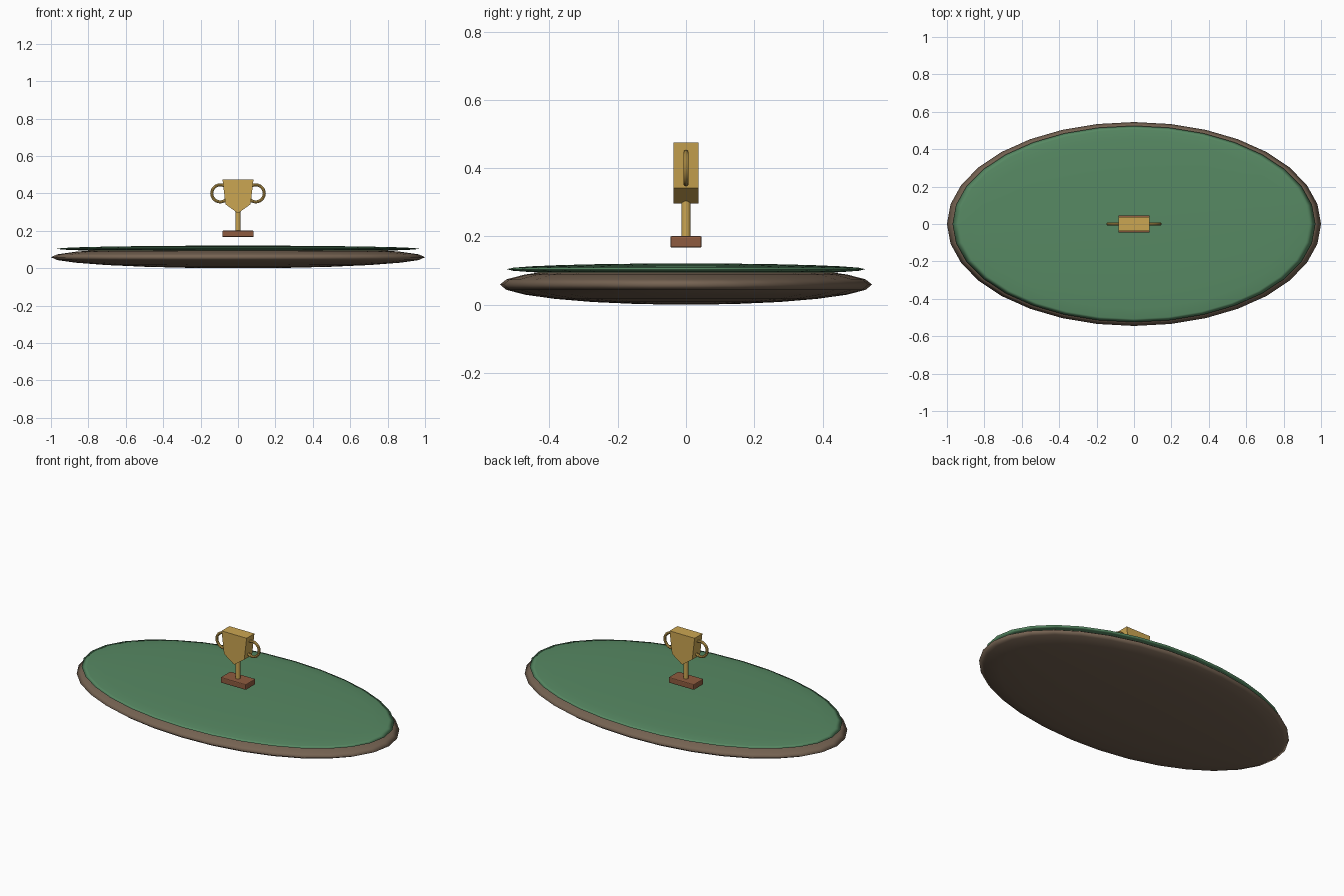
import bpy, bmesh, math

if "Cube" in bpy.data.objects:
    bpy.data.objects.remove(bpy.data.objects["Cube"])


def material(name, rgb):
    m = bpy.data.materials.new(name)
    m.diffuse_color = (*rgb, 1)
    m.use_nodes = True
    m.node_tree.nodes["Principled BSDF"].inputs["Base Color"].default_value = m.diffuse_color
    return m


green = material("grass green", (0.095, 0.25, 0.125))
brown = material("earth brown", (0.18, 0.125, 0.085))
gold = material("gold", (0.60, 0.38, 0.085))
wood = material("reddish wood", (0.27, 0.105, 0.05))


def finish(name, mat, smooth=True):
    o = bpy.context.object
    o.name = name
    o.data.materials.append(mat)
    bpy.ops.object.transform_apply(location=False, rotation=True, scale=True)
    if smooth:
        bpy.ops.object.shade_smooth_by_angle(angle=math.radians(40))
    return o


def lens(name, mat, z, radii):
    bpy.ops.mesh.primitive_uv_sphere_add(segments=32, ring_count=12, radius=1, location=(0, 0, z))
    o = bpy.context.object
    o.scale = radii
    bpy.ops.object.transform_apply(location=False, rotation=False, scale=True)
    bpy.ops.object.shade_smooth()
    finish(name, mat, smooth=False)


# Flattened island: earth below, grass on top
lens("earth", brown, 0.059, (1.0, 0.545, 0.059))
lens("grass", green, 0.104, (0.97, 0.525, 0.017))

# Trophy plinth with softened edges
bpy.ops.mesh.primitive_cube_add(size=1, location=(0, 0, 0.184))
bpy.context.object.scale = (0.168, 0.092, 0.034)
plinth = finish("trophy_plinth", wood, smooth=False)
bevel = plinth.modifiers.new("soft edges", "BEVEL")
bevel.width = 0.005
bevel.segments = 2

# Stem
bpy.ops.mesh.primitive_cylinder_add(vertices=16, radius=0.0135, depth=0.12, location=(0, 0, 0.255))
finish("trophy_stem", gold)

# Cup: shield-shaped profile extruded front to back
half = [(0.083, 0.475), (0.067, 0.342), (0.004, 0.297)]
profile = half + [(-x, z) for x, z in reversed(half)]
bm = bmesh.new()
face = bm.faces.new([bm.verts.new((x, -0.037, z)) for x, z in profile])
ext = bmesh.ops.extrude_face_region(bm, geom=[face])
bmesh.ops.translate(bm, vec=(0, 0.074, 0),
                    verts=[v for v in ext["geom"] if isinstance(v, bmesh.types.BMVert)])
bmesh.ops.recalc_face_normals(bm, faces=bm.faces)
mesh = bpy.data.meshes.new("trophy_cup")
bm.to_mesh(mesh)
bm.free()
mesh.materials.append(gold)
cup = bpy.data.objects.new("trophy_cup", mesh)
bpy.context.collection.objects.link(cup)

# Ring handles on both sides
for side, name in ((-1, "left_handle"), (1, "right_handle")):
    bpy.ops.mesh.primitive_torus_add(major_segments=24, minor_segments=8, major_radius=0.0455,
                                     minor_radius=0.008, location=(side * 0.095, 0, 0.4),
                                     rotation=(math.pi / 2, 0, 0))
    finish(name, gold).data.shade_smooth()
